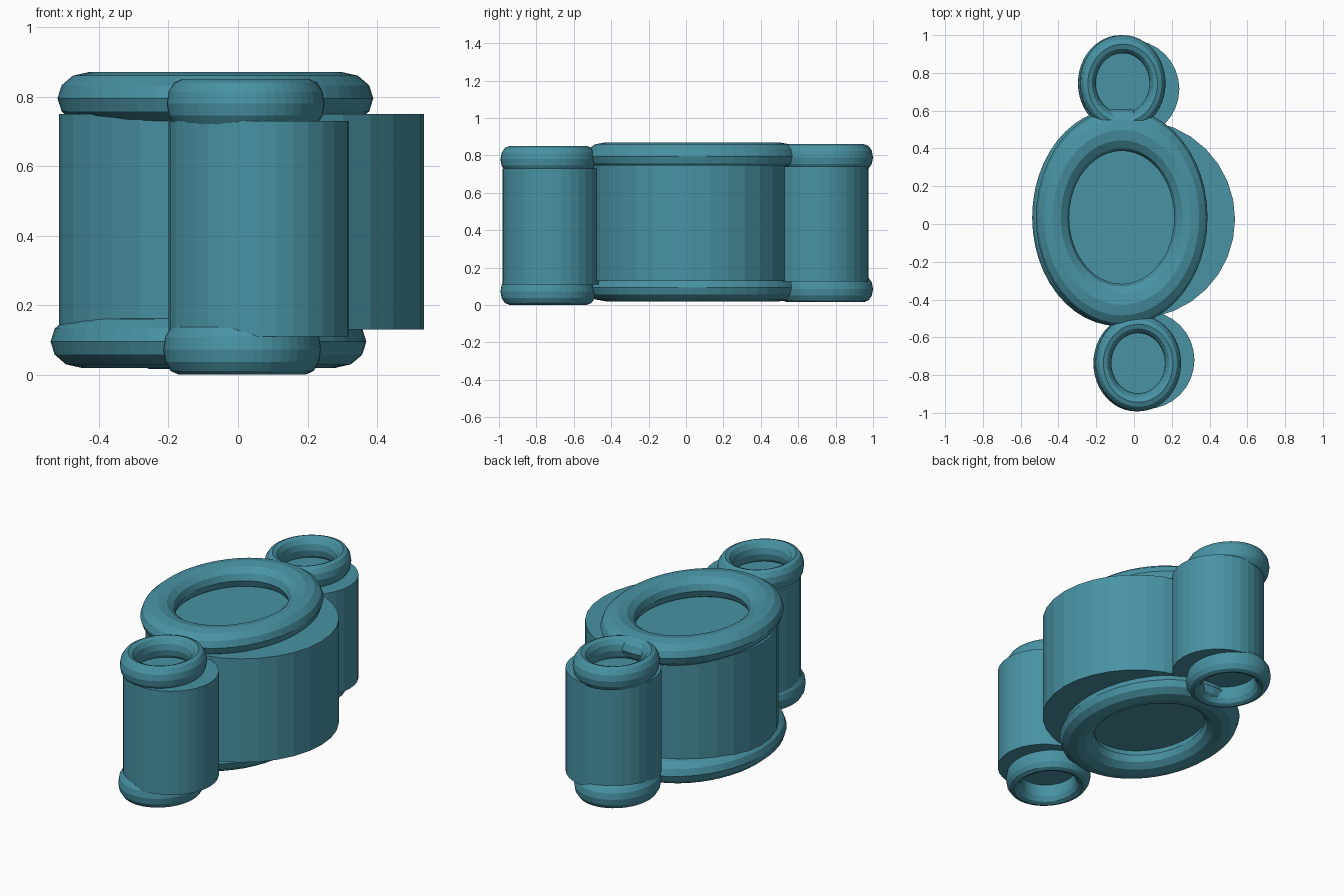
import bpy

default = bpy.data.objects.get("Cube")
if default:
    bpy.data.objects.remove(default, do_unlink=True)

teal = bpy.data.materials.new("teal")
teal.use_nodes = True
teal.diffuse_color = (0.065, 0.29, 0.37, 1)
teal.node_tree.nodes["Principled BSDF"].inputs["Base Color"].default_value = teal.diffuse_color


def finish(name):
    obj = bpy.context.object
    obj.name = name
    obj.data.materials.append(teal)
    return obj


def drum(name, x, y, radius, bottom, top):
    bpy.ops.mesh.primitive_cylinder_add(vertices=32, radius=radius, depth=top - bottom,
                                        location=(x, y, (top + bottom) / 2))
    finish(name)


def ring(name, x, y, z, outer, hole, half_height):
    # Oval ring: narrower across x than along y
    tube = (outer - hole) / 2
    bpy.ops.mesh.primitive_torus_add(major_segments=48, minor_segments=12,
                                     major_radius=outer - tube, minor_radius=tube,
                                     location=(x, y, z))
    finish(name).scale = (OVAL[name.split("_")[0]], 1, half_height / tube)


OVAL = {"main": 0.79, "front": 0.89, "back": 0.89}

# Large central drum with its two rims
drum("main_drum", 0.01, 0.025, 0.525, 0.13, 0.75)
ring("main_top_rim", -0.065, 0.035, 0.795, 0.575, 0.352, 0.075)
ring("main_bottom_rim", -0.085, 0.035, 0.095, 0.575, 0.352, 0.075)

# Small front drum with its two rims
drum("front_drum", 0.06, -0.72, 0.26, 0.11, 0.73)
ring("front_top_rim", 0.022, -0.737, 0.78, 0.255, 0.159, 0.07)
ring("front_bottom_rim", 0.012, -0.737, 0.073, 0.255, 0.159, 0.072)

# Small back drum with its two rims
drum("back_drum", -0.02, 0.715, 0.26, 0.125, 0.74)
ring("back_top_rim", -0.06, 0.745, 0.79, 0.255, 0.159, 0.07)
ring("back_bottom_rim", -0.07, 0.745, 0.086, 0.255, 0.159, 0.07)
